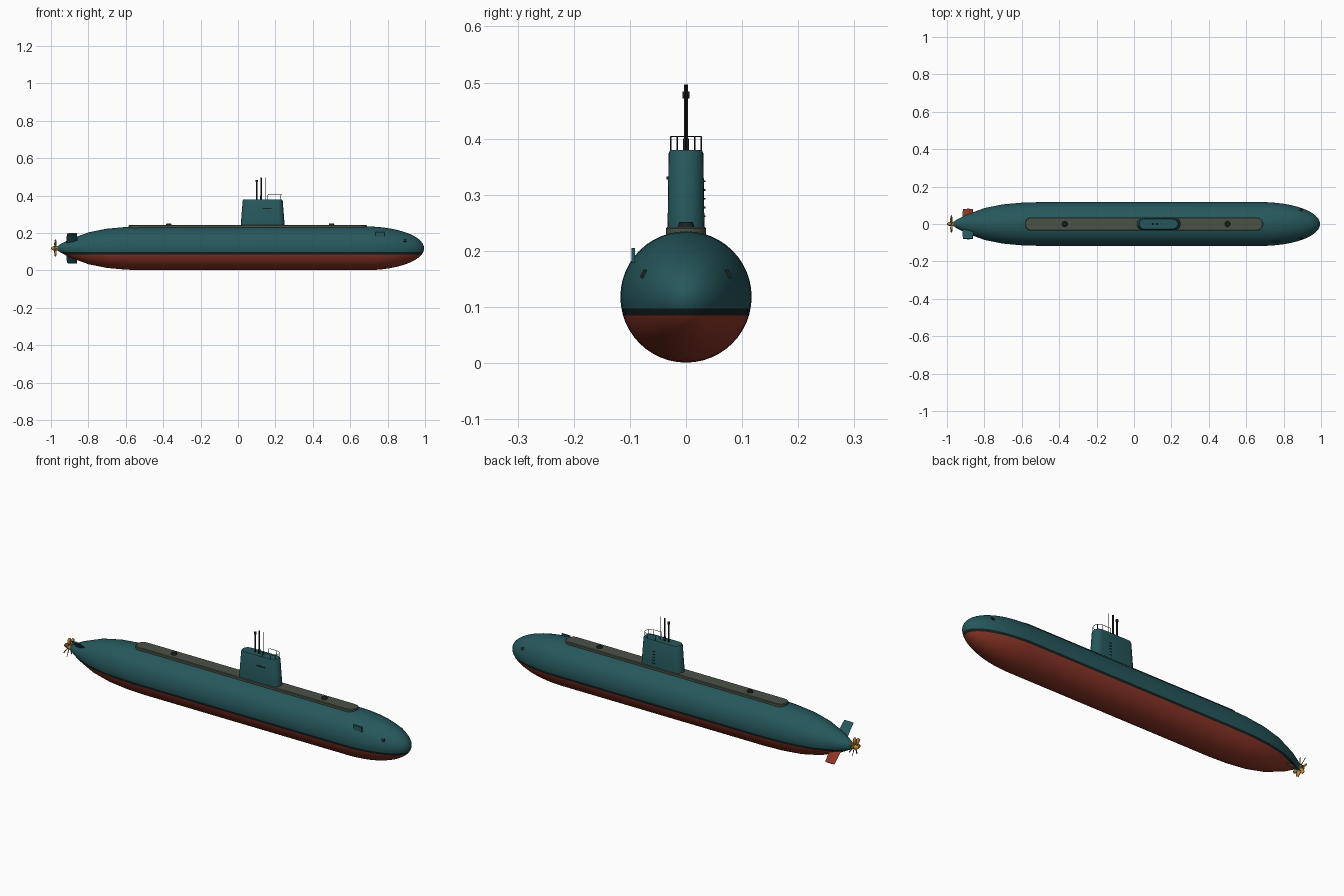
import bpy, bmesh
from math import sin, cos, pi, sqrt, radians
from mathutils import Vector, Matrix

if "Cube" in bpy.data.objects:
    bpy.data.objects.remove(bpy.data.objects["Cube"])

def material(name, *rgb):
    m = bpy.data.materials.new(name)
    m.use_nodes = True
    m.diffuse_color = (*rgb, 1)
    m.node_tree.nodes["Principled BSDF"].inputs["Base Color"].default_value = (*rgb, 1)
    return m

TEAL = material("teal paint", .019, .096, .107)
RED = material("red antifouling", .26, .036, .02)
BLACK = material("waterline black", .008, .014, .014)
DECK = material("olive deck", .07, .085, .062)
BRASS = material("brass", .5, .25, .05)
DARK = material("dark metal", .012, .016, .018)

AXIS_Z = .118   # height of the hull centreline
RADIUS = .117

def finish(name, bm, *mats, smooth=True):
    bmesh.ops.recalc_face_normals(bm, faces=bm.faces)
    mesh = bpy.data.meshes.new(name)
    bm.to_mesh(mesh)
    bm.free()
    for m in mats:
        mesh.materials.append(m)
    ob = bpy.data.objects.new(name, mesh)
    bpy.context.collection.objects.link(ob)
    if smooth:
        bpy.ops.object.select_all(action='DESELECT')
        ob.select_set(True)
        bpy.context.view_layer.objects.active = ob
        bpy.ops.object.shade_smooth_by_angle(angle=radians(35))
    return ob

def loft(rings):
    """Skin a list of equal closed rings and cap both ends."""
    bm = bmesh.new()
    loops = [[bm.verts.new(p) for p in ring] for ring in rings]
    n = len(loops[0])
    for a, b in zip(loops, loops[1:]):
        for i in range(n):
            j = (i + 1) % n
            bm.faces.new((a[i], a[j], b[j], b[i]))
    bm.faces.new(loops[0])
    bm.faces.new(loops[-1])
    return bm

def stadium(x0, x1, half, z, end=None, n=12):
    """Plan outline with rounded ends."""
    end = end or half
    pts = []
    for cx, start in ((x1 - end, -pi / 2), (x0 + end, pi / 2)):
        for i in range(n + 1):
            a = start + pi * i / n
            pts.append((cx + end * cos(a), half * sin(a), z))
    return pts

def rod(name, a, b, r, mat, r2=None, sides=12):
    a, b = Vector(a), Vector(b)
    bm = bmesh.new()
    rot = (b - a).to_track_quat('Z', 'Y').to_matrix().to_4x4()
    bmesh.ops.create_cone(bm, cap_ends=True, segments=sides, radius1=r,
                          radius2=r if r2 is None else r2, depth=(b - a).length,
                          matrix=Matrix.Translation((a + b) / 2) @ rot)
    return finish(name, bm, mat)

def box(name, centre, size, mat, rot=Matrix()):
    bm = bmesh.new()
    bmesh.ops.create_cube(bm, size=1, matrix=Matrix.Translation(centre) @ rot
                          @ Matrix.Diagonal((*size, 1)))
    return finish(name, bm, mat, smooth=False)

# Pressure hull: tapered stern, straight middle, elliptical bow
profile = [(-.97, .008), (-.95, .022), (-.9, .048), (-.8, .085),
           (-.7, .105), (-.6, .114), (-.5, RADIUS)]
for i in range(17):
    t = pi / 2 * i / 16.3
    profile.append((.68 + .315 * sin(t), RADIUS * cos(t)))
bm = loft([[(x, r * cos(2 * pi * k / 48), AXIS_Z + r * sin(2 * pi * k / 48))
            for k in range(48)] for x, r in profile])
for z in (.085, .097):
    bmesh.ops.bisect_plane(bm, geom=bm.verts[:] + bm.edges[:] + bm.faces[:],
                           plane_co=(0, 0, z), plane_no=(0, 0, 1))
for f in bm.faces:
    z = f.calc_center_median().z
    f.material_index = 1 if z < .085 else 2 if z < .097 else 0
finish("hull", bm, TEAL, RED, BLACK)

# Walking deck and its hatches
finish("deck", loft([stadium(-.585, .69, .036, .215), stadium(-.585, .69, .036, .24),
                     stadium(-.581, .686, .033, .243)]), DECK)
for label, x in (("aft", -.37), ("forward", .5)):
    rod(label + "_hatch", (x, 0, .24), (x, 0, .252), .016, DARK, .012, 20)

# Sail with slightly sloping sides and a softened top edge
finish("sail", loft([stadium(.014, .25, .033, .235), stadium(.025, .239, .031, .374),
                     stadium(.029, .235, .028, .38)]), TEAL)

# Masts
for label, x, r, top, cap in (("search_periscope", .1, .004, .484, .006),
                              ("attack_periscope", .123, .004, .497, 0),
                              ("radio_antenna", .148, .0015, .497, 0)):
    rod(label, (x, 0, .37), (x, 0, top), r, DARK)
    if cap:
        rod(label + "_head", (x, 0, top - .012), (x, 0, top), cap, DARK)
rod("antenna_base", (.123, 0, .375), (.123, 0, .4), .0055, DARK)

# Bridge rail around the front of the sail top
rail = [(.16, -.027)] + [(.206 + .027 * cos(a), .027 * sin(a))
                         for a in (pi * (i / 10 - .5) for i in range(11))] + [(.16, .027)]
for i, (a, b) in enumerate(zip(rail, rail[1:])):
    rod(f"rail_bar_{i}", (*a, .404), (*b, .404), .0012, DARK, sides=6)
for i in (0, 1, 4, 8, 11, 12):
    rod(f"rail_post_{i}", (*rail[i], .376), (*rail[i], .404), .0012, DARK, sides=6)

# Ladder rungs on one side of the sail, step on the other
for i in range(5):
    box(f"ladder_rung_{i}", (.165, .0325, .262 + .0155 * i), (.014, .004, .003), DARK)
box("sail_step", (.155, -.032, .33), (.048, .005, .005), DARK)

# Folded bow plane and bow recesses
box("bow_plane", (.76, -.094, .192), (.048, .006, .026), TEAL)
for side, label in ((-1, "right"), (1, "left")):
    r = RADIUS * sqrt(1 - ((.892 - .68) / .315) ** 2)
    a = .5
    box(label + "_bow_port", (.892, side * r * cos(a), AXIS_Z + r * sin(a)),
        (.016, .006, .016), DARK, Matrix.Rotation(side * a, 4, 'X'))

# Diagonal stern fins
for label, s in (("upper", 1), ("lower", -1)):
    out = Vector((0, -s, s)).normalized()
    side = Vector((0, 1, 1)).normalized()
    rings = []
    for span, x0, x1, t in ((.02, -.918, -.855, .006), (.112, -.915, -.862, .004)):
        base = Vector((0, 0, AXIS_Z)) + out * span
        rings.append([base + Vector((x, 0, 0)) + side * h for x, h in
                      ((x0, 0), ((x0 + x1) / 2, -t), (x1, -t / 2),
                       (x1, t / 2), ((x0 + x1) / 2, t))])
    bm = loft(rings)
    bmesh.ops.recalc_face_normals(bm, faces=bm.faces)
    for f in bm.faces:
        f.material_index = int(s < 0 and f.normal.dot(side) > .7)
    finish(label + "_stern_fin", bm, TEAL, RED, smooth=False)

# Propeller: hub, cone and twisted blades
rod("propeller_hub", (-.965, 0, AXIS_Z), (-.988, 0, AXIS_Z), .012, BRASS, .011, 20)
rod("propeller_cone", (-.988, 0, AXIS_Z), (-1, 0, AXIS_Z), .011, BRASS, .004, 20)
for k in range(7):
    bm = bmesh.new()
    rows = []
    for r, w, twist in ((.008, .005, .9), (.022, .009, .7), (.036, .01, .5), (.047, .005, .4)):
        rows.append([bm.verts.new((s * w * sin(twist), s * w * cos(twist), r))
                     for s in (-1, 1)])
    for a, b in zip(rows, rows[1:]):
        bm.faces.new((a[0], a[1], b[1], b[0]))
    bmesh.ops.transform(bm, verts=bm.verts, matrix=Matrix.Translation((-.977, 0, AXIS_Z))
                        @ Matrix.Rotation(2 * pi * k / 7, 4, 'X'))
    blade = finish(f"propeller_blade_{k}", bm, BRASS)
    blade.modifiers.new("thickness", 'SOLIDIFY').thickness = .002
